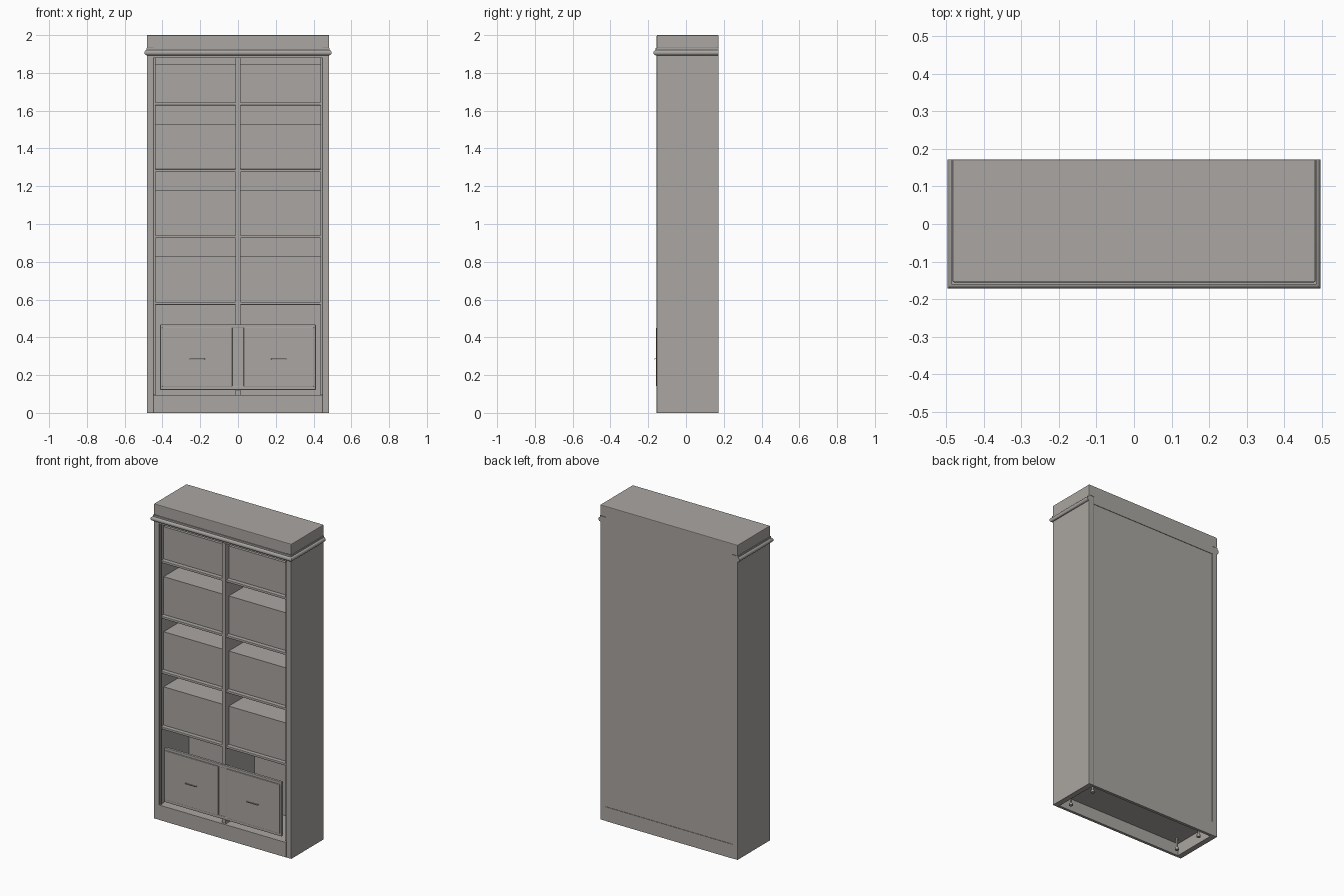
import bpy
import bmesh
import math
from mathutils import Vector

cube = bpy.data.objects.get("Cube")
if cube:
    bpy.data.objects.remove(cube, do_unlink=True)

grey = bpy.data.materials.new("warm_grey")
grey.use_nodes = True
COLOUR = (0.40, 0.38, 0.36, 1)
grey.diffuse_color = COLOUR
grey.node_tree.nodes["Principled BSDF"].inputs["Base Color"].default_value = COLOUR


def add_object(name, bm):
    bmesh.ops.recalc_face_normals(bm, faces=bm.faces)
    mesh = bpy.data.meshes.new(name)
    bm.to_mesh(mesh)
    bm.free()
    mesh.materials.append(grey)
    obj = bpy.data.objects.new(name, mesh)
    bpy.context.collection.objects.link(obj)
    return obj


def box(name, x, y, z, bevel=0.0):
    """Box from (min, max) ranges, with optional bevelled edges."""
    bm = bmesh.new()
    bmesh.ops.create_cube(bm, size=1)
    for v in bm.verts:
        v.co = Vector([(r[0] + r[1]) / 2 + c * (r[1] - r[0]) for c, r in zip(v.co, (x, y, z))])
    obj = add_object(name, bm)
    if bevel:
        mod = obj.modifiers.new("edges", "BEVEL")
        mod.width = bevel
        mod.segments = 2
    return obj


def mirrored(x, side):
    return tuple(sorted((x[0] * side, x[1] * side)))


W, FRONT, BACK = 0.483, -0.155, 0.172    # carcass extents
IN = 0.447                               # inner face of the side walls
SIDES = (("right", -1), ("left", 1))

# Carcass
for label, s in SIDES:
    box(f"{label}_side", mirrored((IN, W), s), (FRONT, BACK), (0, 1.93), 0.002)
    box(f"{label}_inner_bead", mirrored((0.437, IN), s), (FRONT + 0.008, FRONT + 0.02),
        (0.095, 1.88), 0.003)
box("back_panel", (-IN, IN), (0.148, BACK - 0.003), (0.09, 1.885))
box("front_plinth", (-IN, IN), (FRONT, FRONT + 0.018), (0, 0.095), 0.001)
box("back_plinth", (-IN, IN), (BACK - 0.018, BACK), (0, 0.09))
box("bottom_board", (-IN, IN), (FRONT + 0.015, 0.15), (0.078, 0.092))
box("header", (-IN, IN), (FRONT, BACK), (1.88, 1.935))
box("crown_box", (-W, W), (FRONT, BACK), (1.93, 2.0), 0.004)
box("centre_divider", (-0.013, 0.013), (-0.142, 0.148), (0.092, 1.88), 0.001)

# Shelves, and the storage blocks standing on them
for i, (z, top) in enumerate(((0.587, 0.83), (0.94, 1.18), (1.29, 1.53), (1.643, 1.848))):
    for label, s in SIDES:
        box(f"{label}_shelf_{i + 1}", mirrored((0.012, IN), s), (-0.138, 0.148), (z - 0.015, z), 0.003)
        box(f"{label}_storage_block_{i + 1}", mirrored((0.014, 0.444), s), (-0.112, 0.147), (z, top))

# Cabinet front frame with two raised doors and bar pulls
for label, s in SIDES:
    box(f"{label}_cabinet_stile", mirrored((0.395, 0.412), s), (-0.152, -0.135), (0.122, 0.468), 0.003)
    box(f"{label}_door", mirrored((0.03, 0.402), s), (-0.158, -0.14), (0.14, 0.452), 0.003)
    for end in (-1, 1):
        cx = s * 0.216 + end * 0.035
        box(f"{label}_pull_post", (cx - 0.002, cx + 0.002), (-0.164, -0.157), (0.284, 0.288))
    box(f"{label}_pull_bar", (s * 0.216 - 0.04, s * 0.216 + 0.04), (-0.167, -0.163), (0.283, 0.289), 0.001)
box("cabinet_bottom_rail", (-0.412, 0.412), (-0.152, -0.135), (0.122, 0.142), 0.003)
box("cabinet_top_rail", (-0.412, 0.412), (-0.152, -0.135), (0.448, 0.468), 0.003)
box("cabinet_centre_stile", (-0.033, 0.033), (-0.15, -0.135), (0.14, 0.45))


def moulding(name, profile):
    """Sweep (offset, z) points around the front and both sides, with mitred corners."""
    bm = bmesh.new()
    rings = []
    for px, py, sx, sy in ((-W, BACK, -1, 0), (-W, FRONT - 0.004, -1, -1),
                           (W, FRONT - 0.004, 1, -1), (W, BACK, 1, 0)):
        rings.append([bm.verts.new((px + sx * o, py + sy * o, z)) for o, z in profile])
    n = len(profile)
    for a, b in zip(rings, rings[1:]):
        for k in range(n):
            bm.faces.new((a[k], a[(k + 1) % n], b[(k + 1) % n], b[k]))
    bm.faces.new(rings[0])
    bm.faces.new(rings[-1])
    return add_object(name, bm)


# Half-round cornice moulding with a thin fillet above it
arc = [(0.013 * math.cos(t), 1.907 + 0.014 * math.sin(t))
       for t in (math.pi * (k / 8 - 0.5) for k in range(9))]
cornice = moulding("cornice_moulding", [(-0.01, arc[0][1])] + arc + [(-0.01, arc[-1][1])])
moulding("cornice_fillet", [(-0.01, 1.92), (0.002, 1.92), (0.002, 1.931), (-0.01, 1.931)])
bpy.context.view_layer.objects.active = cornice
cornice.select_set(True)
bpy.ops.object.shade_smooth_by_angle(angle=math.radians(35))
cornice.select_set(False)

# Adjustable feet beneath the bottom board
for label, s in SIDES:
    for place, y in (("front", -0.09), ("back", 0.105)):
        bm = bmesh.new()
        for radius, z0, z1 in ((0.012, 0.0, 0.012), (0.006, 0.012, 0.08)):
            made = bmesh.ops.create_cone(bm, cap_ends=True, segments=16, radius1=radius,
                                         radius2=radius, depth=z1 - z0)
            bmesh.ops.translate(bm, verts=made["verts"], vec=(s * 0.40, y, (z0 + z1) / 2))
        add_object(f"{place}_{label}_foot", bm)
